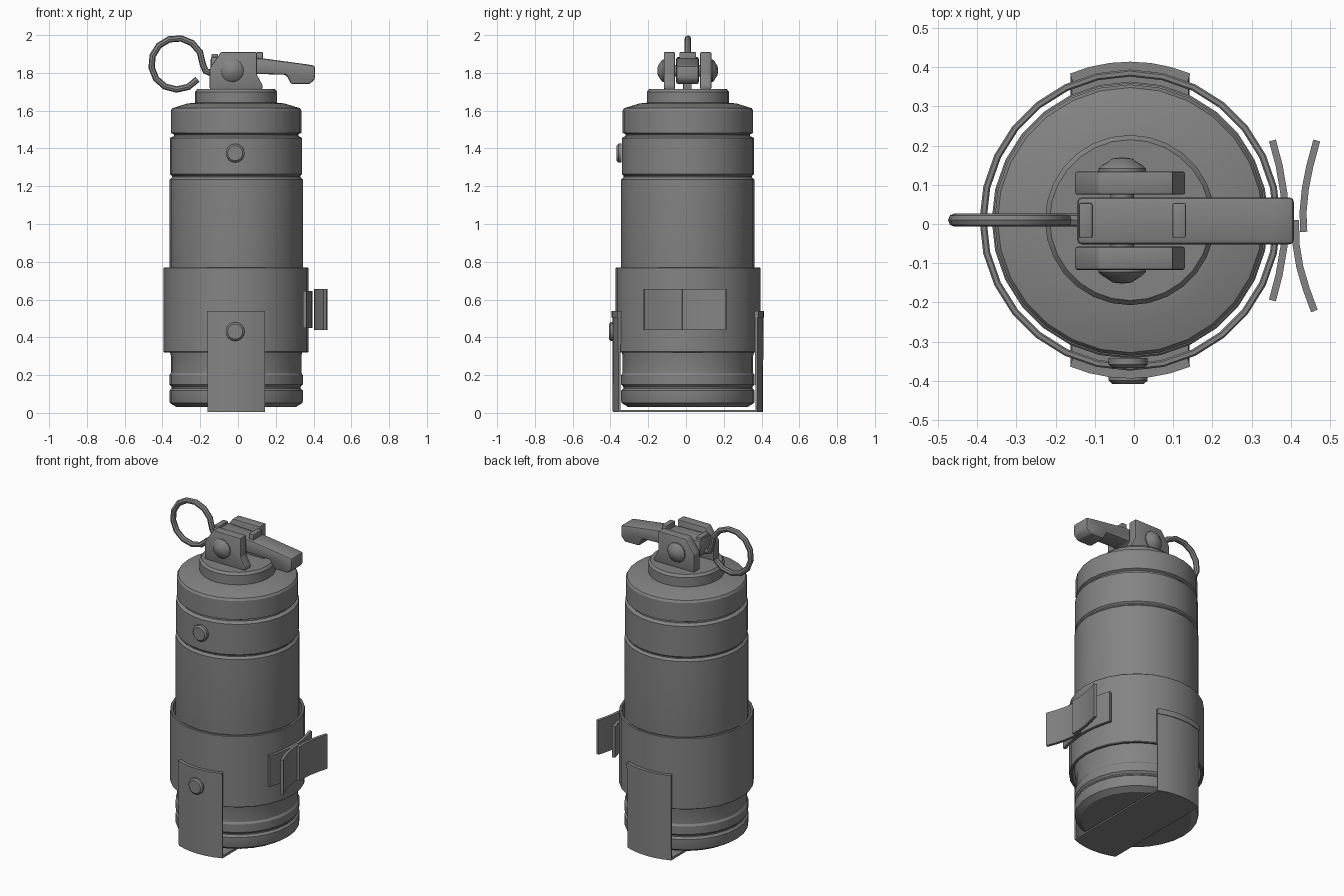
import bpy, bmesh, math
from mathutils import Matrix, Vector

if "Cube" in bpy.data.objects:
    bpy.data.objects.remove(bpy.data.objects["Cube"])

CX, CY, SEG = -0.01, 0.01, 28


def make(name, bm):
    bmesh.ops.recalc_face_normals(bm, faces=bm.faces)
    me = bpy.data.meshes.new(name)
    bm.to_mesh(me)
    bm.free()
    ob = bpy.data.objects.new(name, me)
    bpy.context.collection.objects.link(ob)
    return ob


def bevel(ob, w, seg=2):
    m = ob.modifiers.new("bevel", 'BEVEL')
    m.width, m.segments, m.limit_method = w, seg, 'ANGLE'
    m.angle_limit = math.radians(25)
    return ob


def solid(ob, t):
    m = ob.modifiers.new("solid", 'SOLIDIFY')
    m.thickness, m.offset = t, 0
    return ob


# revolve (radius, z) points about z, then place with a matrix
def lathe(name, prof, mat, seg=SEG, closed=False):
    bm = bmesh.new()
    vs = [bm.verts.new((r, 0, z)) for r, z in prof]
    es = [bm.edges.new(p) for p in zip(vs, vs[1:])]
    if closed:
        es.append(bm.edges.new((vs[-1], vs[0])))
    bmesh.ops.spin(bm, geom=vs + es, axis=(0, 0, 1), cent=(0, 0, 0),
                   angle=math.tau, steps=seg, use_duplicate=False)
    bmesh.ops.remove_doubles(bm, verts=bm.verts, dist=1e-4)
    bm.transform(mat)
    return make(name, bm)


# extrude an (x, z) outline from y0 to y1
def prism(name, pts, y0, y1, w=0.006):
    bm = bmesh.new()
    f = bm.faces.new([bm.verts.new((x, y0, z)) for x, z in pts])
    r = bmesh.ops.extrude_face_region(bm, geom=[f])
    bmesh.ops.translate(bm, vec=(0, y1 - y0, 0),
                        verts=[v for v in r['geom'] if isinstance(v, bmesh.types.BMVert)])
    return bevel(make(name, bm), w)


# skin a list of point rows and thicken it
def sheet(name, rows, t):
    bm = bmesh.new()
    g = [[bm.verts.new(p) for p in row] for row in rows]
    for a, b in zip(g, g[1:]):
        for i in range(len(a) - 1):
            bm.faces.new((a[i], a[i + 1], b[i + 1], b[i]))
    return solid(make(name, bm), t)


centre = Matrix.Translation((CX, CY, 0))

# canister body with grooves, shoulder and neck
lathe("canister_body", [
    (0, .03), (.315, .03), (.35, .052), (.353, .06), (.353, .118), (.342, .13),
    (.342, .138), (.353, .15), (.353, .2), (.345, .212), (.345, .3), (.353, .33),
    (.353, 1.235), (.34, 1.248), (.34, 1.255),
    (.35, 1.264), (.35, 1.455), (.33, 1.466), (.33, 1.475), (.346, 1.483),
    (.346, 1.6), (.338, 1.613), (.257, 1.638), (.217, 1.642), (.217, 1.7),
    (.205, 1.715), (0, 1.715)], centre)

# loose fabric sleeve
bevel(lathe("sleeve_band", [(.366, .32), (.384, .32), (.384, .77), (.366, .77)],
            centre, closed=True), .004, 1)

# strap running under the canister, with curved front and back
xs = [-.15 + .05 * i for i in range(7)]


def arc_y(x, r):
    return math.sqrt(r * r - x * x)


sheet("bottom_strap", [[(CX + x, CY + s * arc_y(x, .392), z)
                        for s, z in ((-1, .52), (-1, .01), (1, .01), (1, .52))]
                       for x in xs], .016)
for s, side in ((-1, "front"), (1, "back")):
    sheet(side + "_strap_hem", [[(CX + x, CY + s * arc_y(x, .393), z)
                                 for z in (.505, .54)] for x in xs], .022)

# snap buttons
for name, y, z in (("upper_snap", -.342, 1.375), ("lower_snap", -.383, .43)):
    m = Matrix.Translation((-.015, y, z)) @ Matrix.Rotation(math.pi / 2, 4, 'X')
    lathe(name, [(0, 0), (.05, 0), (.05, .016), (.04, .025), (0, .025)], m, 16)


# side clip: curved inner plate and two overlapping flared tabs
def clip(name, pts, z0, z1):
    sheet(name, [[(x, y, z) for z in (z0, z1)] for x, y in pts], .018)


clip("clip_plate", [(.353, .213), (.37, .15), (.382, .08), (.386, .01),
                    (.382, -.06), (.37, -.13), (.353, -.195)], .45, .645)
clip("clip_tab_outer", [(.466, .213), (.449, .15), (.437, .09), (.431, .03), (.433, -.02)],
     .44, .655)
clip("clip_tab_inner", [(.412, .01), (.413, -.05), (.423, -.11), (.439, -.165), (.46, -.222)],
     .44, .655)

# hinge cheeks
cheek = [(-.15, 1.714), (.13, 1.714), (.13, 1.735), (.1, 1.79), (.1, 1.91),
         (-.09, 1.91), (-.15, 1.825)]
prism("front_cheek", cheek, -.117, -.058)
prism("back_cheek", cheek, .075, .134)

# lever between the cheeks, with raised ribs and a support post
prism("lever", [(-.145, 1.79), (-.09, 1.755), (.05, 1.755), (.09, 1.795), (.255, 1.79),
                (.282, 1.74), (.38, 1.74), (.408, 1.768), (.408, 1.838), (.36, 1.846),
                (.13, 1.877), (-.145, 1.885)], -.052, .068, .012)
for x, z, n in ((-.123, 1.9, "rear"), (.115, 1.91, "front")):
    prism(n + "_rib", [(x - .017, 1.86), (x + .017, 1.86), (x + .017, z), (x - .017, z)],
          -.035, .053, .004)
prism("lever_post", [(-.07, 1.7), (.01, 1.7), (.01, 1.78), (-.07, 1.78)], -.015, .03)

# hinge pin with flanged, domed ends
d = [(.12, .06), (.132, .06), (.142, .05), (.146, .042), (.158, .025), (.161, 0)]
prof = [(0, -d[-1][0])] + [(r, -h) for h, r in reversed(d[:-1])] + [(.03, -.1), (.03, .1)] \
    + [(r, h) for h, r in d]
lathe("hinge_pin", prof, Matrix.Translation((-.03, .009, 1.812)) @ Matrix.Rotation(-math.pi / 2, 4, 'X'), 16)

# open pull ring, hooked into the hinge
pts = []
for i in range(13):
    a = math.radians(-37 - (360 - 37) * i / 12)
    pts.append((-.323 + .136 * math.cos(a), 1.848 + .136 * math.sin(a)))
pts += [(-.172, 1.81), (-.145, 1.8), (-.06, 1.81)]
cu = bpy.data.curves.new("pull_ring", 'CURVE')
cu.dimensions = '3D'
cu.bevel_depth, cu.bevel_resolution, cu.use_fill_caps = .017, 2, True
sp = cu.splines.new('POLY')
sp.points.add(len(pts) - 1)
for p, (x, z) in zip(sp.points, pts):
    p.co = (x, .01, z, 1)
bpy.context.collection.objects.link(bpy.data.objects.new("pull_ring", cu))

# apply modifiers and shade
bpy.ops.object.select_all(action='SELECT')
bpy.context.view_layer.objects.active = bpy.data.objects["canister_body"]
bpy.ops.object.convert(target='MESH')
bpy.ops.object.shade_smooth_by_angle(angle=math.radians(30))

# dark grey finish on every part
mat = bpy.data.materials.new("dark_grey")
mat.diffuse_color = (.23, .23, .23, 1)
mat.use_nodes = True
mat.node_tree.nodes["Principled BSDF"].inputs["Base Color"].default_value = mat.diffuse_color
for ob in bpy.context.selected_objects:
    ob.data.materials.clear()
    ob.data.materials.append(mat)
